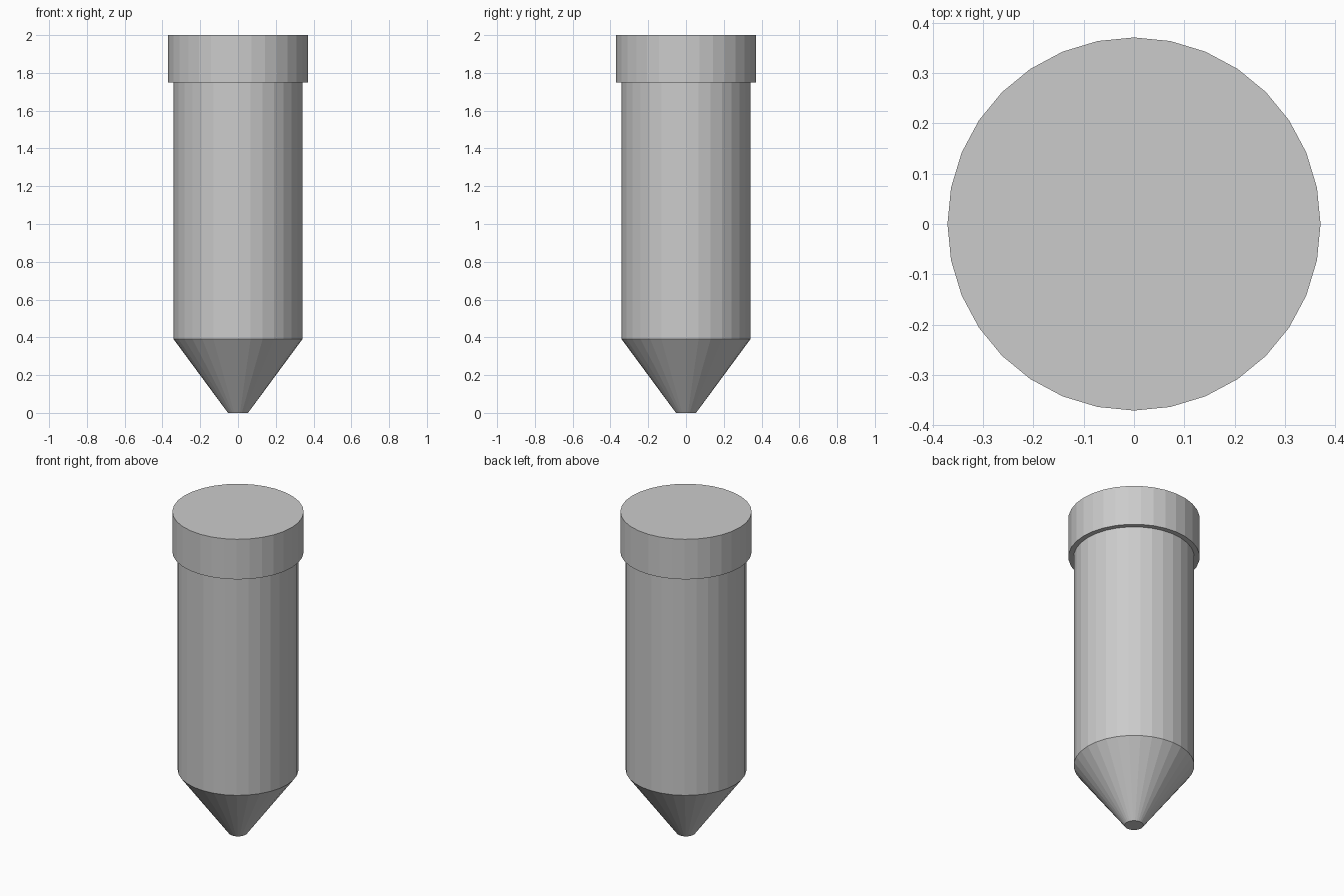
import bpy, bmesh

if "Cube" in bpy.data.objects:
    bpy.data.objects.remove(bpy.data.objects["Cube"])

SIDES = 32


def frustum(name, z0, r0, z1, r1):
    """Closed flat-shaded cone section between two heights."""
    bm = bmesh.new()
    bmesh.ops.create_cone(bm, cap_ends=True, segments=SIDES,
                          radius1=r0, radius2=r1, depth=z1 - z0)
    bmesh.ops.translate(bm, verts=bm.verts, vec=(0, 0, (z0 + z1) / 2))
    mesh = bpy.data.meshes.new(name)
    bm.to_mesh(mesh)
    bm.free()
    obj = bpy.data.objects.new(name, mesh)
    bpy.context.collection.objects.link(obj)
    return obj


# Blunt conical tip, straight barrel, wider end cap
frustum("tip", 0.0, 0.053, 0.39, 0.341)
frustum("barrel", 0.39, 0.341, 1.75, 0.341)
frustum("cap", 1.75, 0.371, 2.0, 0.371)
